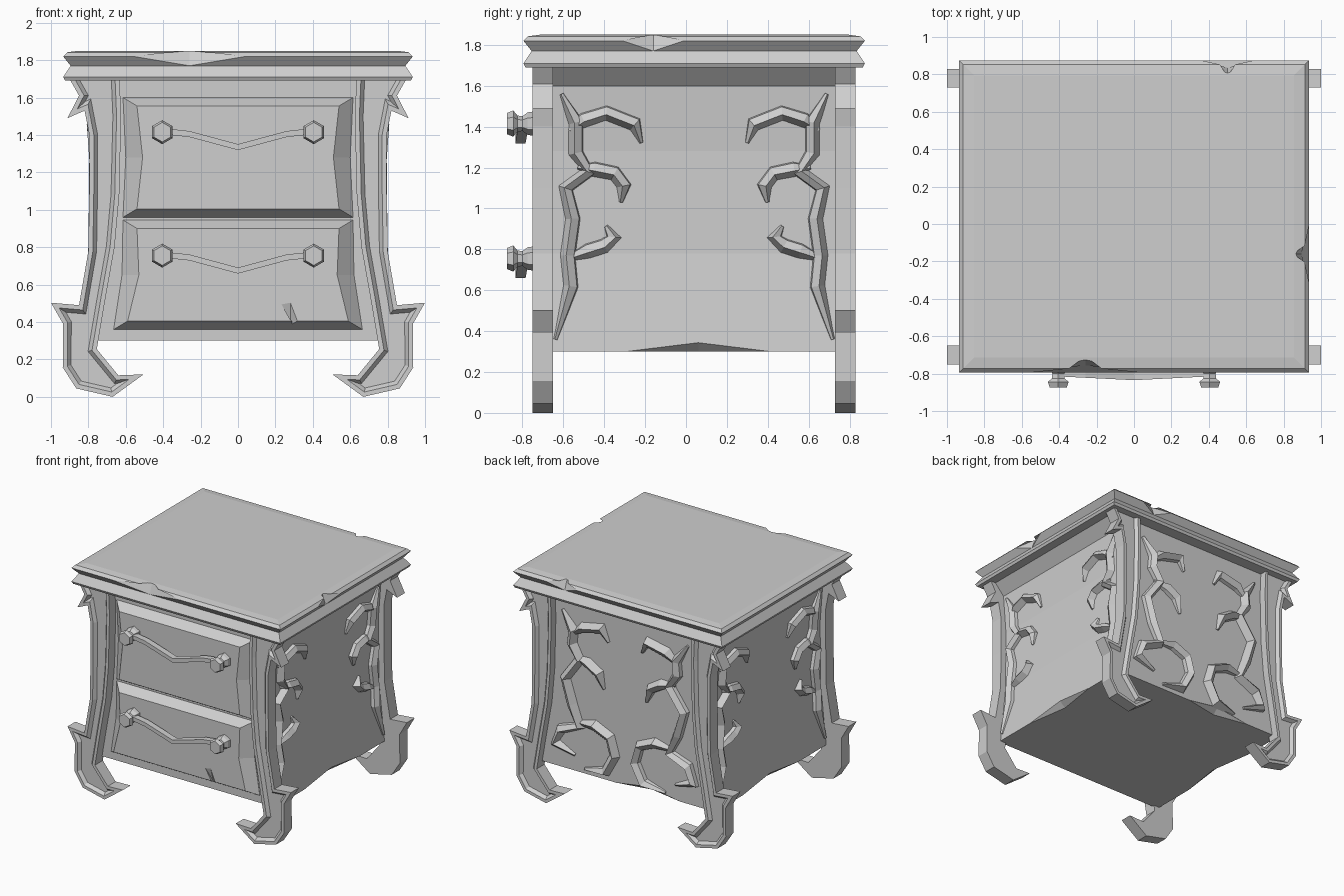
import bpy, bmesh, math
from mathutils import Vector

cube = bpy.data.objects.get("Cube")
if cube:
    bpy.data.objects.remove(cube, do_unlink=True)

stone = bpy.data.materials.new("plain_grey")
stone.use_nodes = True
GREY = (0.62, 0.62, 0.62, 1)
stone.diffuse_color = GREY
stone.node_tree.nodes["Principled BSDF"].inputs["Base Color"].default_value = GREY

MID_Y = 0.04                     # the carcass sits a little behind the handles
FRONT_Y, BACK_Y = -0.67, 0.77


def finish(bm, name):
    """Turn a bmesh into a named, coloured object."""
    bmesh.ops.recalc_face_normals(bm, faces=bm.faces[:])
    mesh = bpy.data.meshes.new(name)
    bm.to_mesh(mesh)
    bm.free()
    mesh.materials.append(stone)
    obj = bpy.data.objects.new(name, mesh)
    bpy.context.collection.objects.link(obj)
    return obj


def loft(bm, rings):
    """Skin a row of equal-sized rings and cap both ends."""
    loops = [[bm.verts.new(p) for p in ring] for ring in rings]
    n = len(loops[0])
    for a, b in zip(loops, loops[1:]):
        for i in range(n):
            j = (i + 1) % n
            bm.faces.new((a[i], a[j], b[j], b[i]))
    first = bm.faces.new(loops[0])
    bm.faces.new(loops[-1])
    return first


def chip(obj, center, along, inward, rise, low):
    """Knock a wedge out of an edge: rise is (depth, height) of its inner upper tip,
    low is that of its lower tip."""
    along, inward, up = Vector(along), Vector(inward), Vector((0, 0, 1))
    tips = [along, -along, inward * rise[0] + up * rise[1], inward * low[0] + up * low[1],
            up * rise[1] - inward * 0.15]
    bm = bmesh.new()
    bmesh.ops.convex_hull(bm, input=[bm.verts.new(Vector(center) + t) for t in tips])
    cutter = finish(bm, "chip_cutter")
    cutter.hide_render = True
    mod = obj.modifiers.new("chip", 'BOOLEAN')
    mod.operation, mod.solver, mod.object = 'DIFFERENCE', 'EXACT', cutter
    bpy.context.view_layer.objects.active = obj
    bpy.ops.object.modifier_apply(modifier=mod.name)
    bpy.data.objects.remove(cutter, do_unlink=True)


# Table top: stacked rectangles (inset, height)
def rectangle(inset, z):
    x, y = 0.935 - inset, 0.835 - inset
    return [(sx * x, MID_Y + sy * y, z) for sx, sy in ((-1, -1), (1, -1), (1, 1), (-1, 1))]


bm = bmesh.new()
loft(bm, [rectangle(i, z) for i, z in (
    (0.01, 1.69), (0, 1.71), (0.04, 1.77), (0, 1.82), (0.022, 1.842), (0.08, 1.85))])
table_top = finish(bm, "table_top")
TOP_CHIP = (0.07, 0.031), (0.04, -0.05)
chip(table_top, (-0.26, -0.795, 1.82), (0.30, 0, 0), (0, 1, 0), *TOP_CHIP)
chip(table_top, (0.935, -0.16, 1.82), (0, 0.15, 0), (-1, 0, 0), *TOP_CHIP)
chip(table_top, (0.50, 0.875, 1.82), (0.14, 0, 0), (0, -1, 0), *TOP_CHIP)

# Carcass: waisted side profile run from front to back
SIDE = [(0.80, 0.30), (0.75, 0.78), (0.745, 1.28), (0.77, 1.60), (0.86, 1.70)]


def side_x(z):
    for (xa, za), (xb, zb) in zip(SIDE, SIDE[1:]):
        if z <= zb:
            return xa + (xb - xa) * (z - za) / (zb - za)
    return SIDE[-1][0]


outline = SIDE + [(-x, z) for x, z in reversed(SIDE)]
bm = bmesh.new()
loft(bm, [[(x, y, z) for x, z in outline] for y in (FRONT_Y, BACK_Y)])
carcass = finish(bm, "carcass")
BASE_CHIP = (0.004, 0.046), (0.09, -0.03)
for s in (1, -1):
    chip(carcass, (s * 0.80, 0.06, 0.298), (0, 0.37, 0), (-s, 0, 0), *BASE_CHIP)
chip(carcass, (-0.2, BACK_Y, 0.298), (0.3, 0, 0), (0, -1, 0), *BASE_CHIP)

# Legs: scrolled outline with a sunk channel on the outward face, top hidden in the slab
LEG = [(0.895, 1.74), (0.895, 1.69), (0.85, 1.61), (0.912, 1.49), (0.82, 1.53),
       (0.795, 1.40), (0.795, 1.10), (0.80, 0.78), (0.85, 0.49), (1.0, 0.503),
       (0.935, 0.39), (0.937, 0.157), (0.865, 0.045), (0.67, 0), (0.505, 0.12),
       (0.64, 0.115), (0.755, 0.255), (0.71, 0.52), (0.66, 0.80), (0.635, 1.08),
       (0.625, 1.50), (0.635, 1.74)]
for y_name, y_out, y_in in (("front", -0.75, -0.65), ("back", 0.83, 0.73)):
    for x_name, s in (("left", 1), ("right", -1)):
        bm = bmesh.new()
        face = loft(bm, [[(s * x, y, z) for x, z in LEG] for y in (y_out, y_in)])
        bmesh.ops.recalc_face_normals(bm, faces=bm.faces[:])
        for width, depth in ((0.024, 0), (0.02, -0.025)):
            bmesh.ops.inset_region(bm, faces=[face], thickness=width, depth=depth,
                                   use_even_offset=True, use_boundary=True)
        finish(bm, f"{y_name}_{x_name}_leg")


# Drawers: raised panels with steep sloping borders and bowed sides
def drawer(name, top, bottom, w_top, w_mid, w_bottom):
    def ring(y, dx, dz):
        right = [(w_top - dx, top - dz), (w_mid - dx * 1.2, (top + bottom) / 2),
                 (w_bottom - dx, bottom + dz)]
        return [(x, y, z) for x, z in right + [(-x, z) for x, z in reversed(right)]]
    bm = bmesh.new()
    loft(bm, [ring(FRONT_Y + 0.01, 0, 0), ring(FRONT_Y - 0.002, 0, 0),
              ring(-0.748, 0.075, 0.045)])
    return finish(bm, name)


drawer("upper_drawer", 1.60, 0.96, 0.615, 0.60, 0.615)
lower_drawer = drawer("lower_drawer", 0.945, 0.36, 0.615, 0.62, 0.665)
chip(lower_drawer, (0.28, -0.75, 0.44), (0.05, 0, -0.06), (0, 1, 0),
     (0.0, 0.07), (0.035, -0.05))

# Handles: six-sided turned knobs joined by a drooping bar
KNOB = [(-0.74, 0.06), (-0.775, 0.055), (-0.80, 0.036), (-0.825, 0.04),
        (-0.845, 0.064), (-0.875, 0.052)]
BAR = [(0.40, 0.005), (0.26, -0.01), (0, -0.08), (-0.26, -0.01), (-0.40, 0.005)]
for name, z in (("upper", 1.415), ("lower", 0.755)):
    for side, x in (("left", 0.405), ("right", -0.405)):
        bm = bmesh.new()
        loft(bm, [[(x + r * math.sin(k * math.pi / 3), y, z + r * math.cos(k * math.pi / 3))
                   for k in range(6)] for y, r in KNOB])
        finish(bm, f"{name}_{side}_knob")
    bm = bmesh.new()
    loft(bm, [[(x, -0.785 - 0.05 * d + 0.05 * abs(x), z + dz + h)
               for d, h in ((0, -0.016), (1, -0.016), (1, 0.016), (0, 0.016))]
              for x, dz in BAR])
    finish(bm, f"{name}_handle_bar")


# Vines: ridged ribbons that taper at their tips, laid on a surface
def vine(bm, path, place, width, height):
    pts = [Vector(p) for p in path]
    rings = []
    for i, p in enumerate(pts):
        t = (pts[min(i + 1, len(pts) - 1)] - pts[max(i - 1, 0)]).normalized()
        n = Vector((-t.y, t.x))
        k = 0.3 if i in (0, len(pts) - 1) else 1
        rings.append([place(*(p + n * width * k), -0.01),
                      place(*(p + n * width * k * 0.8), height * k * 0.5),
                      place(*(p - n * width * k * 0.15), height * k),
                      place(*(p - n * width * k), -0.01)])
    loft(bm, rings)


SIDE_VINE = [
    [(-0.61, 1.56), (-0.54, 1.42), (-0.54, 1.27), (-0.48, 1.18), (-0.59, 1.10),
     (-0.555, 0.95), (-0.58, 0.77), (-0.565, 0.62), (-0.64, 0.36)],
    [(-0.57, 1.38), (-0.50, 1.43), (-0.39, 1.465), (-0.25, 1.41), (-0.22, 1.32)],
    [(-0.53, 1.20), (-0.45, 1.19), (-0.35, 1.17), (-0.305, 1.11), (-0.32, 1.03)],
    [(-0.59, 0.75), (-0.48, 0.79), (-0.40, 0.815), (-0.35, 0.86), (-0.39, 0.915)]]
BACK_VINE = [
    [(0.56, 1.58), (0.46, 1.44), (0.47, 1.33), (0.40, 1.22), (0.53, 1.04),
     (0.47, 0.84), (0.40, 0.68), (0.57, 0.61), (0.62, 0.49), (0.45, 0.43)],
    [(0.48, 1.40), (0.38, 1.48), (0.20, 1.52), (0.15, 1.42)],
    [(0.45, 1.23), (0.33, 1.21), (0.23, 1.15), (0.19, 1.03)],
    [(0.44, 0.70), (0.27, 0.72), (0.13, 0.66), (0.09, 0.52), (0.17, 0.37), (0.36, 0.34)]]
for m_name, m in (("first", 1), ("second", -1)):
    for side, s in (("left", 1), ("right", -1)):
        bm = bmesh.new()
        for path in SIDE_VINE:
            vine(bm, path, lambda u, z, h: (s * (side_x(z) + h), MID_Y + m * (u - MID_Y), z),
                 0.04, 0.05)
        finish(bm, f"{side}_side_{m_name}_vine")
    bm = bmesh.new()
    for path in BACK_VINE:
        vine(bm, path, lambda u, z, h: (m * u, BACK_Y + h, z), 0.044, 0.06)
    finish(bm, f"back_{m_name}_vine")
